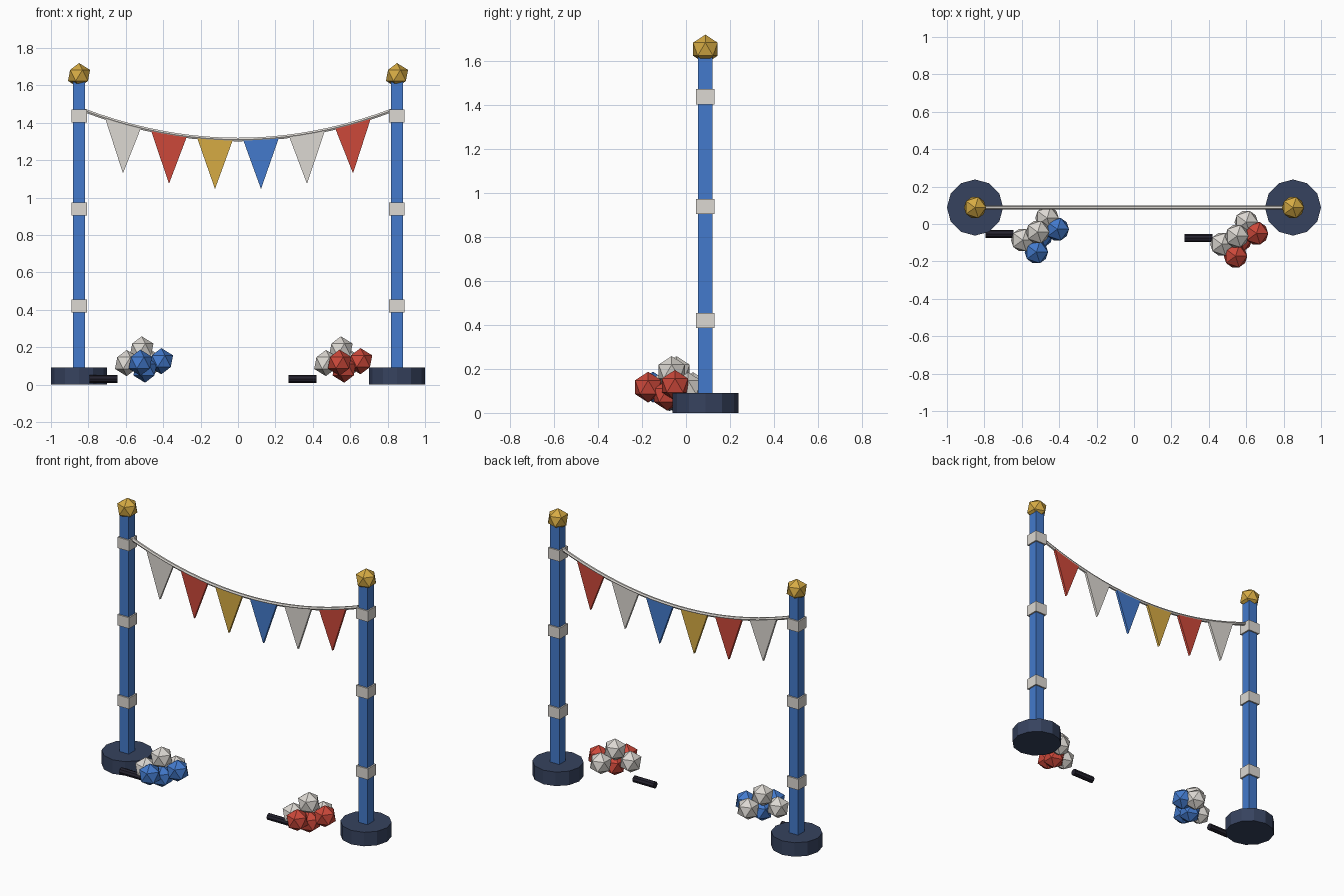
import bpy, bmesh, math
from mathutils import Matrix

if "Cube" in bpy.data.objects:
    bpy.data.objects.remove(bpy.data.objects["Cube"])


def material(name, rgb):
    m = bpy.data.materials.new(name)
    lin = [(c / 255 / 12.92) if c < 11 else ((c / 255 + 0.055) / 1.055) ** 2.4 for c in rgb]
    m.diffuse_color = (*lin, 1)
    m.use_nodes = True
    m.node_tree.nodes["Principled BSDF"].inputs["Base Color"].default_value = m.diffuse_color
    return m


WHITE = material("off white", (220, 216, 210))
BLUE = material("blue", (67, 122, 204))
RED = material("red", (204, 72, 58))
GOLD = material("gold", (214, 171, 68))
NAVY = material("dark navy", (54, 66, 94))
DARK = material("near black", (36, 34, 46))


def finish(name, bm, mat):
    bmesh.ops.recalc_face_normals(bm, faces=bm.faces)
    me = bpy.data.meshes.new(name)
    bm.to_mesh(me)
    bm.free()
    me.materials.append(mat)
    ob = bpy.data.objects.new(name, me)
    bpy.context.collection.objects.link(ob)
    return ob


def box(name, centre, size, mat):
    bm = bmesh.new()
    bmesh.ops.create_cube(bm, size=1, matrix=Matrix.Translation(centre) @ Matrix.Diagonal((*size, 1)))
    return finish(name, bm, mat)


def ball(name, centre, r, mat):
    bm = bmesh.new()
    bmesh.ops.create_icosphere(bm, subdivisions=1, radius=r, matrix=Matrix.Translation(centre))
    return finish(name, bm, mat)


def cylinder(name, centre, r, length, sides, mat, rot=Matrix()):
    bm = bmesh.new()
    bmesh.ops.create_cone(bm, cap_ends=True, segments=sides, radius1=r, radius2=r,
                          depth=length, matrix=Matrix.Translation(centre) @ rot)
    return finish(name, bm, mat)


Y = 0.088  # depth of the poles and the string

# Poles with bases, bands and finials
for side, x in (("left", -0.85), ("right", 0.85)):
    cylinder(side + "_base", (x, Y, 0.045), 0.15, 0.09, 12, NAVY)
    box(side + "_pole", (x, Y, 0.85), (0.065, 0.065, 1.54), BLUE)
    for i, z in enumerate((0.42, 0.938, 1.436)):
        box(f"{side}_band_{i + 1}", (x, Y, z), (0.083, 0.083, 0.07), WHITE)
    ball(side + "_finial", (x, Y, 1.653), 0.066, GOLD)


# Sagging string between the poles
def sag(x):
    return 1.31 + 0.155 * (x / 0.82) ** 2


cu = bpy.data.curves.new("string", 'CURVE')
cu.dimensions = '3D'
cu.bevel_depth = 0.011
cu.bevel_resolution = 1
cu.use_fill_caps = True
sp = cu.splines.new('POLY')
N = 20
sp.points.add(N)
for i, p in enumerate(sp.points):
    x = -0.825 + 1.65 * i / N
    p.co = (x, Y, sag(x), 1)
sp.use_smooth = False
cu.materials.append(WHITE)
string = bpy.data.objects.new("string", cu)
bpy.context.collection.objects.link(string)
bpy.context.view_layer.objects.active = string
string.select_set(True)
bpy.ops.object.convert(target='MESH')

# Triangular pennants whose top edges follow the string
for i, mat in enumerate((WHITE, RED, GOLD, BLUE, WHITE, RED)):
    cx = (i - 2.5) * 0.246
    outline = [(cx + d, sag(cx + d) - 0.003) for d in (-0.095, 0, 0.095)]
    outline.append((cx, sag(cx) - 0.268))
    bm = bmesh.new()
    face = bm.faces.new([bm.verts.new((x, Y - 0.008, z)) for x, z in outline])
    ext = bmesh.ops.extrude_face_region(bm, geom=[face])
    bmesh.ops.translate(bm, vec=(0, 0.016, 0),
                        verts=[v for v in ext["geom"] if isinstance(v, bmesh.types.BMVert)])
    finish(f"pennant_{i + 1}", bm, mat)

# Pompoms: tuft offsets from the pompom centre, True = team colour
TUFTS = [(-0.09, -0.033, 0.115, False), (-0.01, 0.01, 0.188, False), (0.04, 0.085, 0.115, False),
         (-0.017, -0.097, 0.117, True), (0.095, 0.025, 0.125, True), (0.008, -0.01, 0.08, True)]
for side, px, py, mat in (("left", -0.505, -0.053, BLUE), ("right", 0.56, -0.075, RED)):
    for i, (dx, dy, z, coloured) in enumerate(TUFTS):
        ball(f"{side}_pompom_tuft_{i + 1}", (px + dx, py + dy, z), 0.07, mat if coloured else WHITE)
    cylinder(side + "_pompom_handle", (px - 0.215, py, 0.03), 0.021, 0.15, 8, DARK,
             Matrix.Rotation(math.pi / 2, 4, 'Y'))
